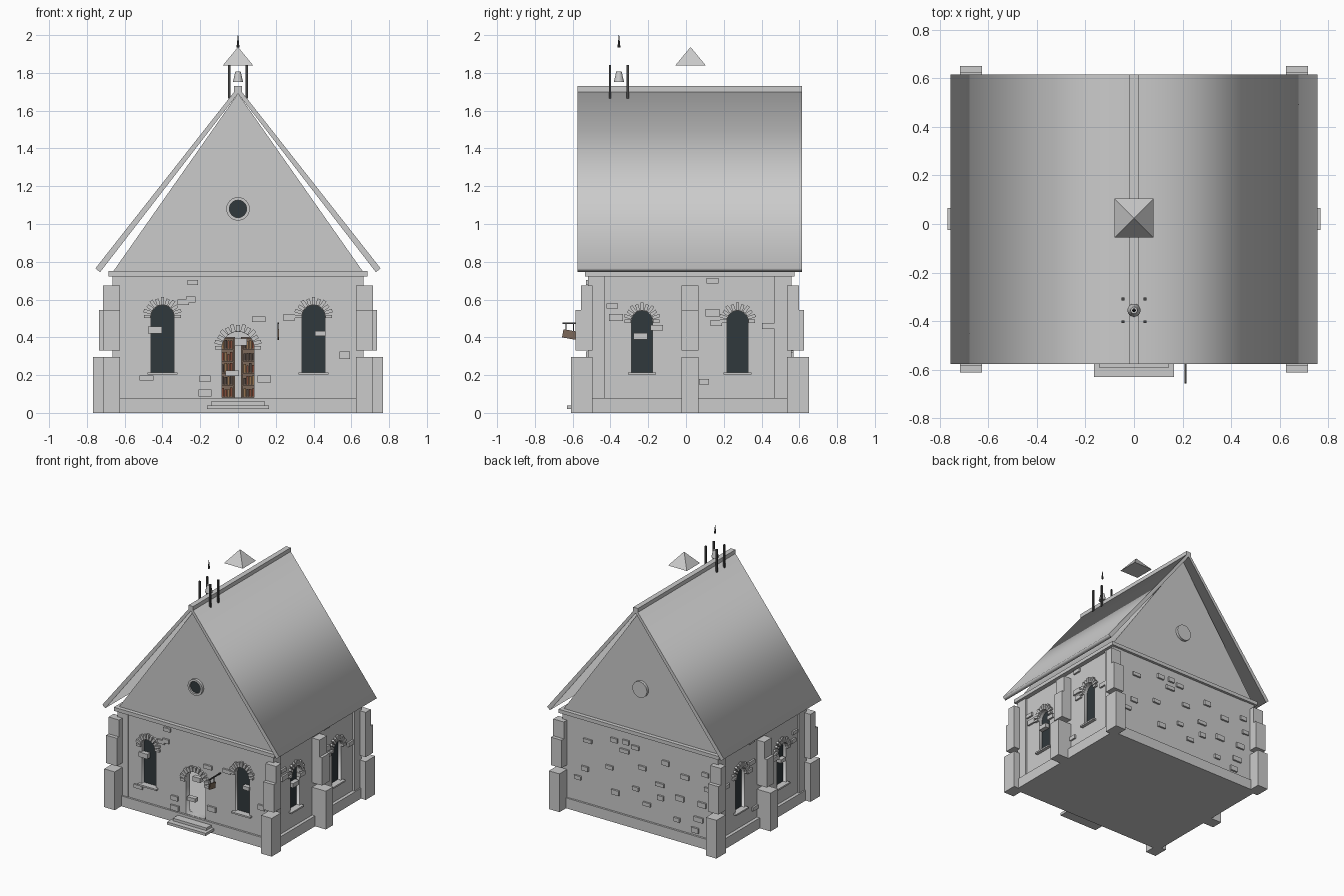
import bpy, bmesh, random
from math import pi, sin, cos, radians
from mathutils import Matrix, Vector

if "Cube" in bpy.data.objects:
    bpy.data.objects.remove(bpy.data.objects["Cube"])

random.seed(4)
CY = 0.02                      # centre line of the building in y
ANG = {'front': 0, 'right': 90, 'back': 180, 'left': -90}
DIST = {'front': 0.535, 'right': 0.65, 'back': 0.535, 'left': 0.65}
I = Matrix.Identity(4)


def mat(name, col):
    m = bpy.data.materials.new(name)
    m.diffuse_color = (*col, 1)
    m.use_nodes = True
    m.node_tree.nodes["Principled BSDF"].inputs["Base Color"].default_value = m.diffuse_color
    return m


GLASS = mat('dark_glass', (0.03, 0.04, 0.045))
IRON = mat('dark_iron', (0.06, 0.06, 0.06))
WOOD = mat('sign_wood', (0.2, 0.14, 0.1))
BOOKS = [mat('book_red', (0.22, 0.07, 0.04)), mat('book_tan', (0.3, 0.17, 0.08)),
         mat('book_dark', (0.08, 0.06, 0.05))]


def face(side):
    """Wall frame: x along the wall, -y outward, z up."""
    return (Matrix.Translation((0, CY, 0)) @ Matrix.Rotation(radians(ANG[side]), 4, 'Z')
            @ Matrix.Translation((0, -DIST[side], 0)))


def finish(name, bm, m=None):
    bmesh.ops.recalc_face_normals(bm, faces=bm.faces)
    me = bpy.data.meshes.new(name)
    bm.to_mesh(me)
    bm.free()
    ob = bpy.data.objects.new(name, me)
    bpy.context.collection.objects.link(ob)
    if m:
        me.materials.append(m)
    return ob


def add_box(bm, b, M=I):
    x0, x1, y0, y1, z0, z1 = b
    T = Matrix.Translation(((x0 + x1) / 2, (y0 + y1) / 2, (z0 + z1) / 2))
    bmesh.ops.create_cube(bm, size=1, matrix=M @ T @ Matrix.Diagonal((x1 - x0, y1 - y0, z1 - z0, 1)))


def boxes(name, items, M=I, m=None):
    bm = bmesh.new()
    for b in items:
        add_box(bm, b, M)
    return finish(name, bm, m)


def cone(name, r1, r2, z0, z1, x, y, n, rot=0, m=None):
    bm = bmesh.new()
    bmesh.ops.create_cone(bm, cap_ends=True, segments=n, radius1=r1, radius2=r2, depth=z1 - z0,
                          matrix=Matrix.Translation((x, y, (z0 + z1) / 2)) @ Matrix.Rotation(rot, 4, 'Z'))
    return finish(name, bm, m)


def plate(name, loops, y0, y1, M=I, m=None):
    """Fill outlines (x, z), inner ones being holes, and extrude from y0 to y1."""
    cu = bpy.data.curves.new(name, 'CURVE')
    cu.dimensions, cu.fill_mode, cu.extrude = '2D', 'BOTH', (y1 - y0) / 2
    for pts in loops:
        sp = cu.splines.new('POLY')
        sp.points.add(len(pts) - 1)
        for p, (x, z) in zip(sp.points, pts):
            p.co = (x, z, 0, 1)
        sp.use_cyclic_u = True
    tmp = bpy.data.objects.new(name + '_tmp', cu)
    me = bpy.data.meshes.new_from_object(tmp)
    bpy.data.objects.remove(tmp)
    bm = bmesh.new()
    bm.from_mesh(me)
    bpy.data.meshes.remove(me)
    bmesh.ops.remove_doubles(bm, verts=bm.verts, dist=1e-5)
    bm.transform(M @ Matrix.Translation((0, (y0 + y1) / 2, 0)) @ Matrix.Rotation(pi / 2, 4, 'X'))
    return finish(name, bm, m)


def rect(x, z0, z1):
    return [(-x, z0), (x, z0), (x, z1), (-x, z1)]


def circle(r, zc, n=24):
    return [(r * cos(2 * pi * i / n), zc + r * sin(2 * pi * i / n)) for i in range(n)]


def arch(u, r, z0, zc, n=12):
    return [(u - r, z0), (u + r, z0)] + [(u + r * cos(pi * i / n), zc + r * sin(pi * i / n)) for i in range(n + 1)]


def voussoirs(name, u, r, zc, n, M):
    bm = bmesh.new()
    for i in range(n):
        a = pi * i / (n - 1)
        R = Matrix.Translation((u, 0, zc)) @ Matrix.Rotation(-a, 4, 'Y')
        w = pi * r / (n - 1) * 0.46
        grow = 0.036 + 0.006 * (i % 2)
        add_box(bm, (r, r + grow, -0.018, 0.02, -w, w), M @ R)
    finish(name, bm)


# plinth, corner posts and cornice
boxes('plinth', [(-0.675, 0.675, CY - 0.55, CY + 0.55, 0, 0.08)])
boxes('corner_posts', [(sx * 0.62 - 0.045, sx * 0.62 + 0.045, CY + sy * 0.493 - 0.045, CY + sy * 0.493 + 0.045, 0.08, 0.73)
                       for sx in (-1, 1) for sy in (-1, 1)])
boxes('cornice', [(-0.685, 0.685, CY - 0.555, CY + 0.555, 0.722, 0.75)])

# stepped buttresses: (reach, z0, z1)
for side in ANG:
    front = side in ('front', 'back')
    tiers = [(0.095, 0, 0.295), (0.07, 0.33, 0.545), (0.042, 0.545, 0.675)]
    if not front:
        tiers = [(0.117, 0, 0.295), (0.085, 0.33, 0.545), (0.064, 0.545, 0.675)]
    for u in ((-0.67, 0.67) if front else (0,)):
        boxes(side + '_buttress', [(u - 0.045, u + 0.045, -o, 0.02, a, b) for o, a, b in tiers], face(side))

# walls with arched openings, glass, arch stones and sills: (u, radius, sill, spring)
openings = {'front': [(-0.4, 0.06, 0.215, 0.51), (0.4, 0.06, 0.215, 0.51)],
            'right': [(-0.253, 0.055, 0.215, 0.485), (0.253, 0.055, 0.215, 0.485)], 'back': []}
openings['left'] = openings['right']
DOOR = (0, 0.085, 0.082, 0.345)
for side, wins in openings.items():
    M = face(side)
    w = 0.655 if side in ('front', 'back') else 0.53
    holes = [arch(*o) for o in wins + ([DOOR] if side == 'front' else [])]
    plate(side + '_wall', [rect(w, 0.075, 0.73)] + holes, 0, 0.05, M)
    for u, r, z0, zc in wins:
        plate(side + '_window_glass', [arch(u, r + 0.003, z0, zc)], 0.025, 0.035, M, GLASS)
        voussoirs(side + '_window_arch', u, r + 0.002, zc, 11, M)
        boxes(side + '_window_sill', [(u - r - 0.02, u + r + 0.02, -0.025, 0.03, z0 - 0.012, z0)], M)
voussoirs('door_arch', 0, DOOR[1], DOOR[3], 13, face('front'))

# projecting wall stones (u, z)
stones = {
    'front': [(-.24, .69), (-.29, .585), (-.25, .6), (-.44, .44), (.11, .495), (.27, .505), (.435, .42), (.565, .305),
              (.14, .18), (-.03, .21), (-.175, .18), (-.175, .105), (-.485, .185), (.015, .375)],
    'right': [(.12, .7), (-.41, .565), (-.39, .505), (-.175, .45), (-.26, .405), (.12, .53), (.14, .475),
              (.415, .46), (.075, .165)],
    'back': [(.446, .564), (.12, .64), (.22, .63), (.04, .62), (.13, .57), (.26, .41), (-.02, .48), (-.22, .57),
             (.47, .345), (-.17, .39), (.035, .305), (-.385, .505), (-.58, .46), (-.56, .57), (-.175, .29),
             (-.34, .33), (-.53, .33), (-.315, .16), (-.5, .21), (-.47, .12), (.21, .23), (.53, .26), (-.06, .21)]}
stones['left'] = [(-u, z) for u, z in stones['right']]
for side, pts in stones.items():
    s = -1 if side == 'back' else 1          # back list is in world x
    items = []
    for u, z in pts:
        w, h = random.uniform(0.025, 0.038), random.uniform(0.013, 0.02)
        items.append((s * u - w, s * u + w, -0.014, 0.02, z - h, z + h))
    boxes(side + '_wall_stones', items, face(side))

# attic, round windows, roof and ridge
plate('gable', [[(-0.66, 0.75), (0.66, 0.75), (0, 1.69)]], CY - 0.525, CY + 0.525)
for side in ('front', 'back'):
    M = face(side)
    if side == 'front':
        plate('round_window_ring', [circle(0.062, 1.08), circle(0.046, 1.08)], -0.01, 0.03, M)
        plate('round_window_glass', [circle(0.047, 1.08)], 0.002, 0.02, M, GLASS)
    else:
        plate('back_round_panel', [circle(0.062, 1.08)], -0.01, 0.03, M)
half = [(0.755, 0.765), (0.73, 0.745), (0, 1.69)]
plate('roof', [[(0, 1.725)] + half + [(-x, z) for x, z in half[1::-1]]], CY - 0.595, CY + 0.595)
boxes('ridge_cap', [(-0.02, 0.02, CY - 0.595, CY + 0.595, 1.7, 1.73)])

# bell turret
BY = -0.355
boxes('bell_posts', [(sx * 0.046 - 0.006, sx * 0.046 + 0.006, BY + sy * 0.047 - 0.006, BY + sy * 0.047 + 0.006, 1.665, 1.842)
                     for sx in (-1, 1) for sy in (-1, 1)], m=IRON)
cone('bell', 0.027, 0.014, 1.752, 1.808, 0, BY, 16)
cone('finial', 0.008, 0.001, 1.935, 2.0, 0, BY, 8, m=IRON)
cone('turret_roof', 0.08 * 2 ** 0.5, 0, 1.84, 1.937, 0, 0.024, 4, pi / 4)

# door steps
boxes('door_steps', [(-0.165, 0.165, -0.63, -0.51, 0.02, 0.04), (-0.143, 0.143, -0.59, -0.51, 0.04, 0.06)])

# hanging sign
boxes('sign_bracket', [(0.208, 0.216, -0.655, -0.505, 0.47, 0.478), (0.21, 0.214, -0.637, -0.633, 0.43, 0.47),
                       (0.21, 0.214, -0.597, -0.593, 0.43, 0.47)], m=IRON)
boxes('sign_board', [(-0.004, 0.004, -0.036, 0.036, -0.022, 0.022)],
      Matrix.Translation((0.212, -0.617, 0.415)) @ Matrix.Rotation(radians(-10), 4, 'X'), WOOD)

# bookshelves seen through the doorway
for sx in (-1, 1):
    c = sx * 0.13
    boxes('bookshelf', [(c - 0.11, c + 0.11, 0.43, 0.44, 0.08, 0.4)]
          + [(c - 0.11, c + 0.11, 0.37, 0.43, z, z + 0.008) for z in (0.08, 0.143, 0.206, 0.269, 0.332, 0.395)]
          + [(c + k * 0.11 - 0.004, c + k * 0.11 + 0.004, 0.37, 0.44, 0.08, 0.403) for k in (-1, 1)], m=WOOD)
    rows = [[], [], []]
    for k in range(5):
        for i in range(14):
            x = c - 0.1 + i * 0.0145
            z = 0.088 + k * 0.063
            random.choice(rows).append((x, x + 0.012, 0.375, 0.428, z, z + random.uniform(0.035, 0.05)))
    for r, m in zip(rows, BOOKS):
        boxes('books', r, m=m)
